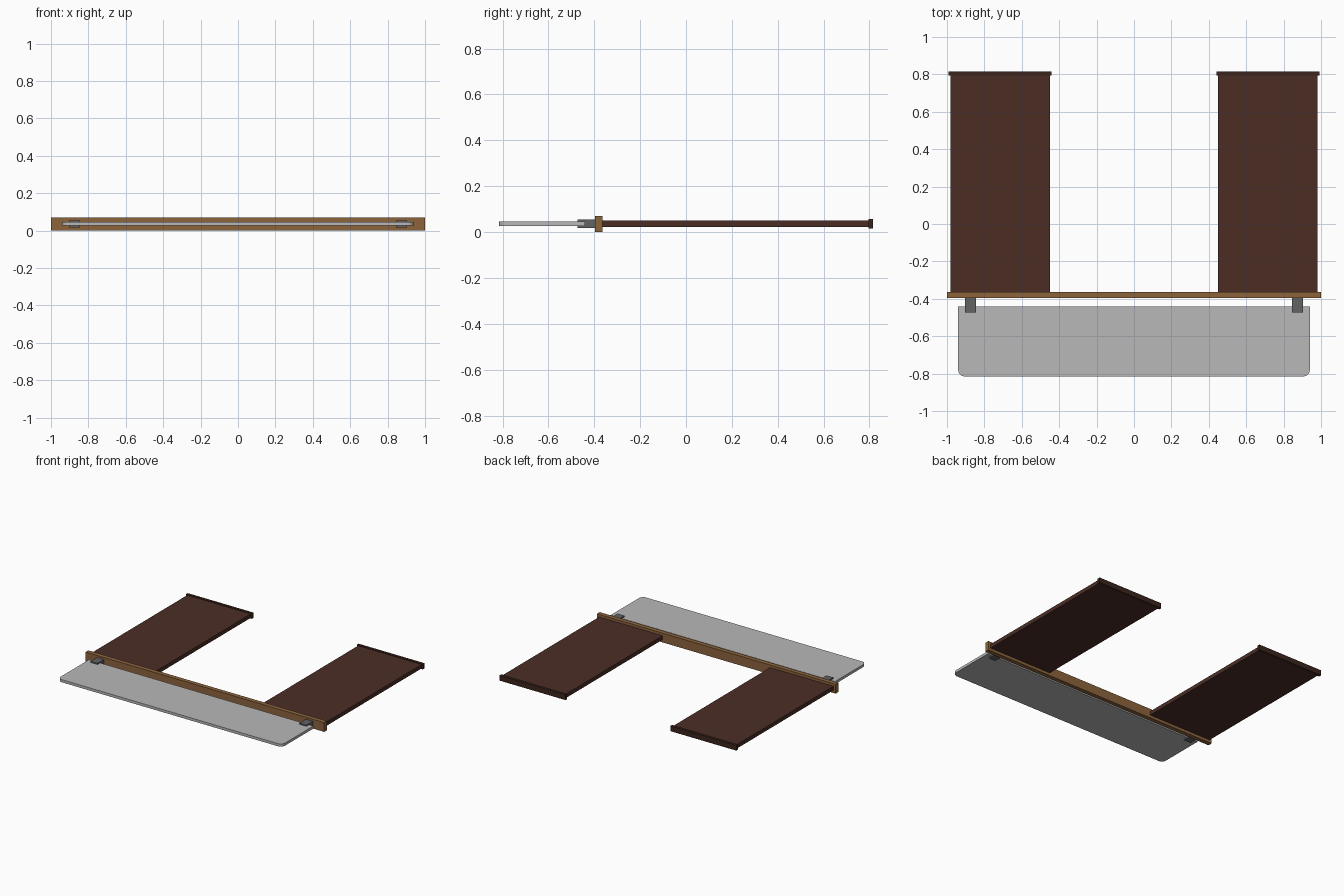
import bpy, bmesh, math

if "Cube" in bpy.data.objects:
    bpy.data.objects.remove(bpy.data.objects["Cube"])


def material(name, rgb):
    m = bpy.data.materials.new(name)
    m.diffuse_color = (*rgb, 1.0)
    m.use_nodes = True
    m.node_tree.nodes["Principled BSDF"].inputs["Base Color"].default_value = m.diffuse_color
    return m


wood = material("light wood", (0.262, 0.127, 0.046))
fabric = material("dark brown fabric", (0.069, 0.027, 0.018))
trim = material("darker brown trim", (0.045, 0.018, 0.012))
metal = material("dark grey metal", (0.125, 0.125, 0.125))
glass = material("pale grey glass", (0.48, 0.48, 0.48))


def finish(bm, name, mat):
    bmesh.ops.recalc_face_normals(bm, faces=bm.faces)
    mesh = bpy.data.meshes.new(name)
    bm.to_mesh(mesh)
    bm.free()
    mesh.materials.append(mat)
    obj = bpy.data.objects.new(name, mesh)
    bpy.context.collection.objects.link(obj)
    return obj


def box(name, x, y, z, mat):
    """Box from (min, max) ranges on each axis."""
    bm = bmesh.new()
    bmesh.ops.create_cube(bm, size=1)
    for v in bm.verts:
        v.co = [(r[0] + r[1]) / 2 + c * (r[1] - r[0]) for r, c in zip((x, y, z), v.co)]
    return finish(bm, name, mat)


# Wooden shelf rail
box("rail", (-1, 1), (-0.396, -0.363), (0, 0.07), wood)

# Glass shelf with rounded front corners
R, HALF, FRONT, BACK = 0.035, 0.94, -0.815, -0.441
outline = [(HALF, BACK), (-HALF, BACK)]
for cx, start in ((-HALF + R, 180), (HALF - R, 270)):
    for i in range(7):
        a = math.radians(start + 15 * i)
        outline.append((cx + R * math.cos(a), FRONT + R + R * math.sin(a)))
bm = bmesh.new()
face = bm.faces.new([bm.verts.new((x, y, 0.026)) for x, y in outline])
ext = bmesh.ops.extrude_face_region(bm, geom=[face])
bmesh.ops.translate(bm, vec=(0, 0, 0.02),
                    verts=[g for g in ext["geom"] if isinstance(g, bmesh.types.BMVert)])
finish(bm, "glass_shelf", glass)

# Paired hanging panels, end trims and shelf clamps
for side, s in (("left", -1), ("right", 1)):
    def span(a, b):
        return tuple(sorted((s * a, s * b)))
    box(side + "_panel", span(0.45, 0.982), (-0.363, 0.797), (0.021, 0.051), fabric)
    box(side + "_end_trim", span(0.44, 0.992), (0.795, 0.815), (0.016, 0.056), trim)
    box(side + "_clamp", span(0.846, 0.904), (-0.473, -0.396), (0.017, 0.055), metal)
